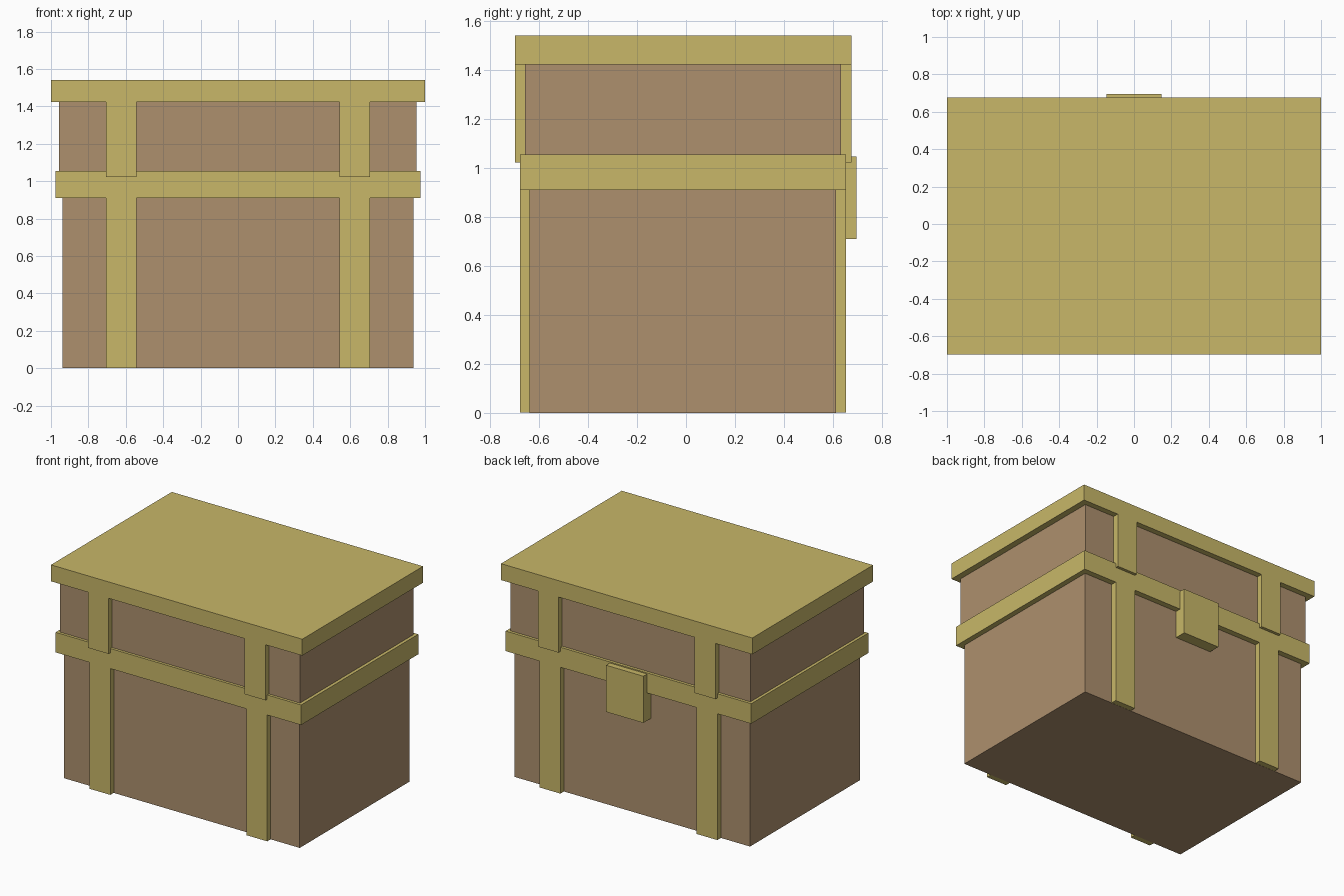
import bpy

cube = bpy.data.objects.get("Cube")
if cube:
    bpy.data.objects.remove(cube, do_unlink=True)


def make_material(name, color):
    mat = bpy.data.materials.new(name)
    mat.use_nodes = True
    mat.diffuse_color = color
    mat.node_tree.nodes["Principled BSDF"].inputs["Base Color"].default_value = color
    return mat


wood = make_material("brown_wood", (0.42, 0.28, 0.155, 1))
brass = make_material("pale_brass", (0.58, 0.475, 0.14, 1))


def box(name, mat, x, y, z):
    """Box spanning the given (low, high) range on each axis."""
    spans = (x, y, z)
    bpy.ops.mesh.primitive_cube_add(size=1, location=[(a + b) / 2 for a, b in spans])
    obj = bpy.context.object
    obj.name = name
    obj.scale = [b - a for a, b in spans]
    bpy.ops.object.transform_apply(location=False, rotation=False, scale=True)
    obj.data.materials.append(mat)
    return obj


# Wooden chest and lid
box("chest_body", wood, (-0.938, 0.938), (-0.638, 0.612), (0, 1.0))
box("lid_body", wood, (-0.956, 0.954), (-0.658, 0.633), (1.0, 1.5))

# Metal rim around the chest and plate over the lid
box("chest_rim", brass, (-0.977, 0.977), (-0.678, 0.654), (0.91, 1.054))
box("lid_plate", brass, (-1, 1), (-0.698, 0.675), (1.423, 1.541))

# Straps wrapping the chest and the lid, one pair per side
for side, sign in (("left", 1), ("right", -1)):
    span = sorted((sign * 0.542, sign * 0.707))
    box(f"chest_strap_{side}", brass, span, (-0.678, 0.654), (0.001, 0.98))
    box(f"lid_strap_{side}", brass, span, (-0.698, 0.675), (1.023, 1.48))

# Latch plate
box("latch", brass, (-0.148, 0.148), (0.6, 0.696), (0.71, 1.046))
